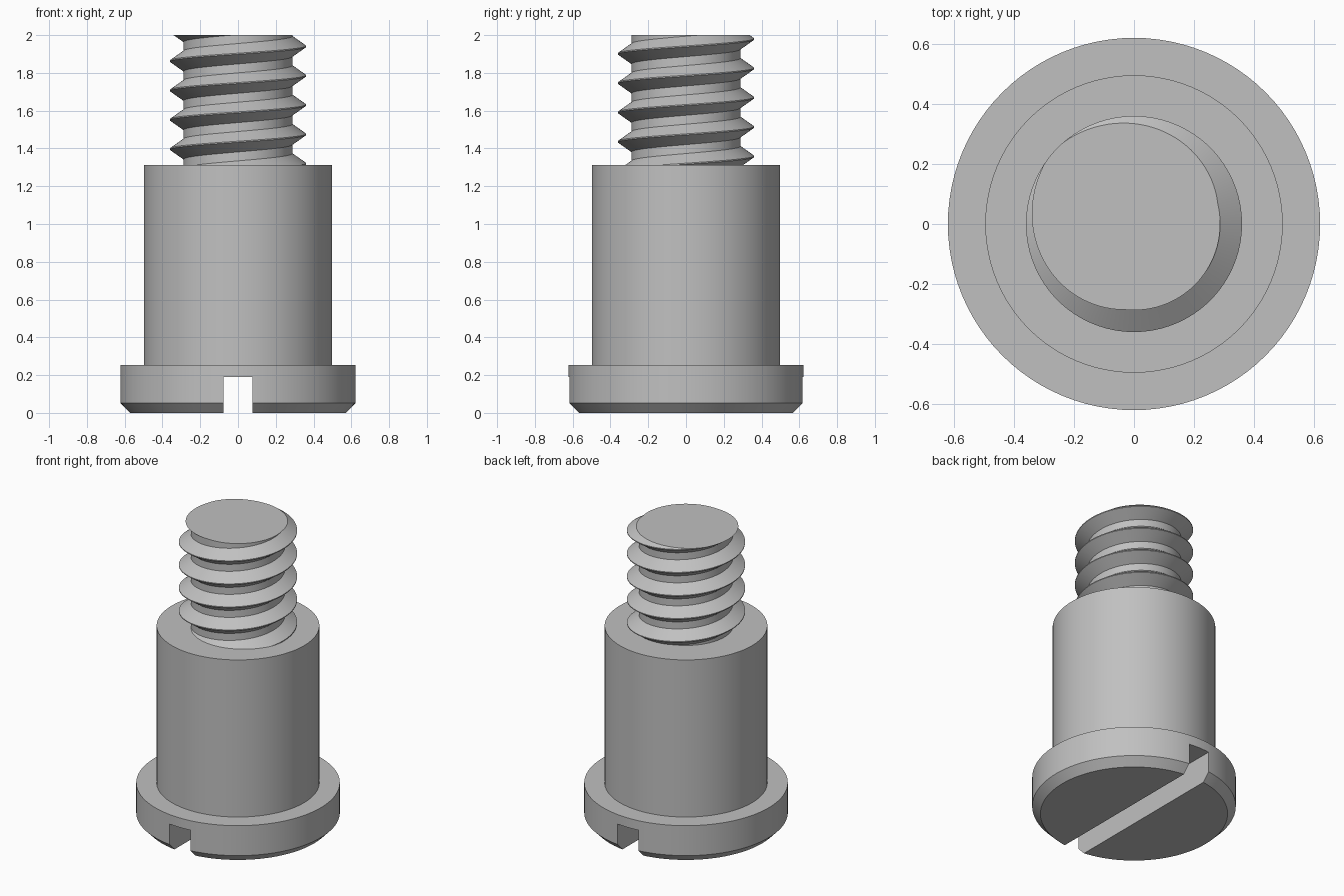
import bpy, bmesh, math
from mathutils import Matrix, Vector

if "Cube" in bpy.data.objects:
    bpy.data.objects.remove(bpy.data.objects["Cube"], do_unlink=True)

SEGS = 96
HEAD_TOP, SHANK_TOP, TOP = 0.254, 1.313, 2.0
ROOT, CREST, PITCH = 0.288, 0.361, 0.1553

# Plain grey metal
steel = bpy.data.materials.new("grey steel")
steel.use_nodes = True
steel.diffuse_color = (0.53, 0.53, 0.53, 1)
steel.node_tree.nodes["Principled BSDF"].inputs["Base Color"].default_value = (0.53, 0.53, 0.53, 1)


def make_object(name, bm):
    bmesh.ops.recalc_face_normals(bm, faces=bm.faces)
    mesh = bpy.data.meshes.new(name)
    bm.to_mesh(mesh)
    bm.free()
    mesh.materials.append(steel)
    obj = bpy.data.objects.new(name, mesh)
    bpy.context.collection.objects.link(obj)
    return obj


def smooth(obj):
    bpy.ops.object.select_all(action="DESELECT")
    obj.select_set(True)
    bpy.context.view_layer.objects.active = obj
    bpy.ops.object.shade_smooth_by_angle(angle=math.radians(30))


def lathe(name, profile):
    """Turned solid from (radius, height) points, capped at both ends."""
    bm = bmesh.new()
    rings = [[bm.verts.new((r * math.cos(math.tau * i / SEGS), r * math.sin(math.tau * i / SEGS), z))
              for i in range(SEGS)] for r, z in profile]
    for low, high in zip(rings, rings[1:]):
        for i in range(SEGS):
            j = (i + 1) % SEGS
            bm.faces.new((low[i], low[j], high[j], high[i]))
    bm.faces.new(rings[0])
    bm.faces.new(rings[-1])
    return make_object(name, bm)


# Head with chamfered rim
head = lathe("head", [(0.572, 0), (0.622, 0.052), (0.622, HEAD_TOP)])

# Screwdriver slot cut across the underside
bm = bmesh.new()
bmesh.ops.create_cube(bm, size=1, matrix=Matrix.Diagonal((0.154, 2, 0.38, 1)))
cutter = make_object("slot_cutter", bm)
cutter.hide_render = True
cut = head.modifiers.new("slot", "BOOLEAN")
cut.operation, cut.solver, cut.object = "DIFFERENCE", "EXACT", cutter
bpy.context.view_layer.objects.active = head
bpy.ops.object.modifier_apply(modifier=cut.name)
bpy.data.objects.remove(cutter, do_unlink=True)
smooth(head)

# Plain shoulder
smooth(lathe("shoulder", [(0.497, HEAD_TOP - 0.03), (0.497, SHANK_TOP)]))

# Right-handed thread: one tooth swept along a helix
tooth = [(ROOT, -PITCH / 2), (ROOT, -0.054), (CREST, -0.003),
         (CREST, 0.003), (ROOT, 0.054), (ROOT, PITCH / 2)]
bm = bmesh.new()
previous = None
for step in range(7 * SEGS + 1):
    angle = math.tau * step / SEGS
    rise = 1.785 + PITCH * (step / SEGS - 4)
    row = [bm.verts.new((r * math.cos(angle), r * math.sin(angle), rise + z)) for r, z in tooth]
    if previous:
        for k in range(len(tooth) - 1):
            bm.faces.new((previous[k], row[k], row[k + 1], previous[k + 1]))
    previous = row
bmesh.ops.remove_doubles(bm, verts=bm.verts, dist=0.0001)

# Trim the thread flat at both ends and cap it
for height, side in ((SHANK_TOP - 0.02, -1), (TOP, 1)):
    result = bmesh.ops.bisect_plane(bm, geom=bm.verts[:] + bm.edges[:] + bm.faces[:],
                                    plane_co=Vector((0, 0, height)),
                                    plane_no=Vector((0, 0, side)), clear_outer=True)
    rim = [e for e in result["geom_cut"] if isinstance(e, bmesh.types.BMEdge)]
    bmesh.ops.contextual_create(bm, geom=rim)
smooth(make_object("thread", bm))
